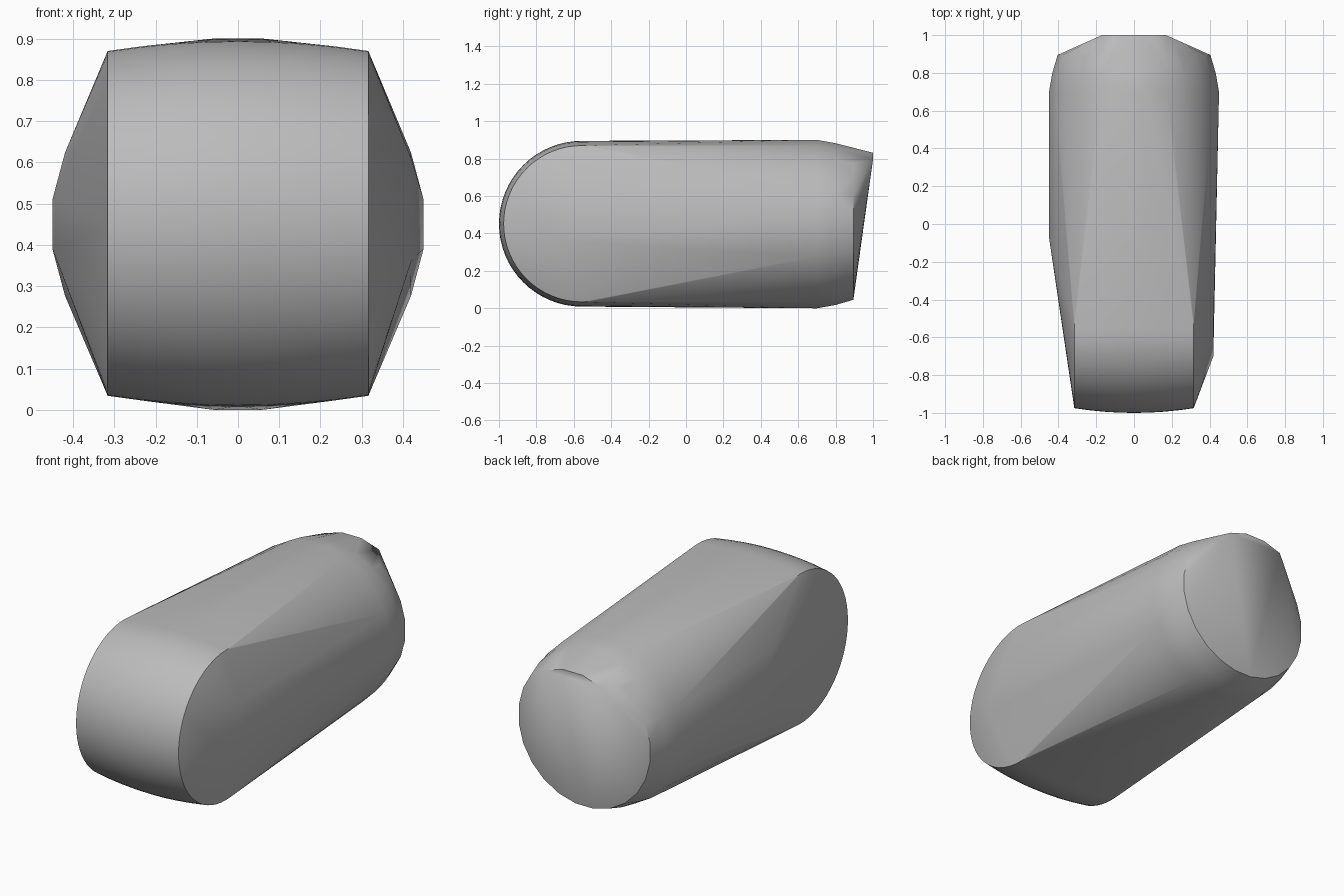
import bpy, bmesh
from math import sin, cos, radians

cube = bpy.data.objects.get("Cube")
if cube:
    bpy.data.objects.remove(cube, do_unlink=True)

MID = 0.45  # height of the main axis


def ring(y, r, angles):
    """Points around the lengthwise axis, angles measured from straight up."""
    return [(r * sin(radians(a)), y, MID + r * cos(radians(a))) for a in angles]


points = []

# Barrel-shaped front roller, axis across the body
for i in range(9):
    t = i / 4 - 1
    r = 0.443 - 0.025 * t * t
    for k in range(64):
        a = radians(k * 360 / 64)
        points.append((0.316 * t, -0.557 + r * cos(a), 0.452 + r * sin(a)))

# Round rear body with a softened shoulder
around = [7.5 + 15 * k for k in range(24)]
for y, r in ((0.70, 0.454), (0.80, 0.436), (0.895, 0.408)):
    points += ring(y, r, around)

# Raised lip at the top of the back end
points += ring(1.0, 0.386, (-26, -9, 9, 26))

# Side bulges, uneven between the left and right
points += [(0.42, -0.70, 0.36), (0.42, -0.58, 0.61)]
points += ring(-0.07, 0.454, (262.5, 277.5))
points += ring(-0.16, 0.454, (292.5,))

# Wrap everything in one convex shell
bm = bmesh.new()
for p in points:
    bm.verts.new(p)
hull = bmesh.ops.convex_hull(bm, input=bm.verts)
loose = [v for v in bm.verts if not v.link_faces]
bmesh.ops.delete(bm, geom=loose, context='VERTS')
bmesh.ops.recalc_face_normals(bm, faces=bm.faces)
mesh = bpy.data.meshes.new("body_shell")
bm.to_mesh(mesh)
bm.free()

shell = bpy.data.objects.new("body_shell", mesh)
bpy.context.collection.objects.link(shell)

# Plain grey finish
grey = bpy.data.materials.new("plain_grey")
grey.use_nodes = True
colour = (0.5, 0.5, 0.5, 1)
grey.diffuse_color = colour
grey.node_tree.nodes["Principled BSDF"].inputs["Base Color"].default_value = colour
mesh.materials.append(grey)

# Smooth shading with sharp rims
bpy.ops.object.select_all(action='DESELECT')
shell.select_set(True)
bpy.context.view_layer.objects.active = shell
bpy.ops.object.shade_smooth_by_angle(angle=radians(30))
